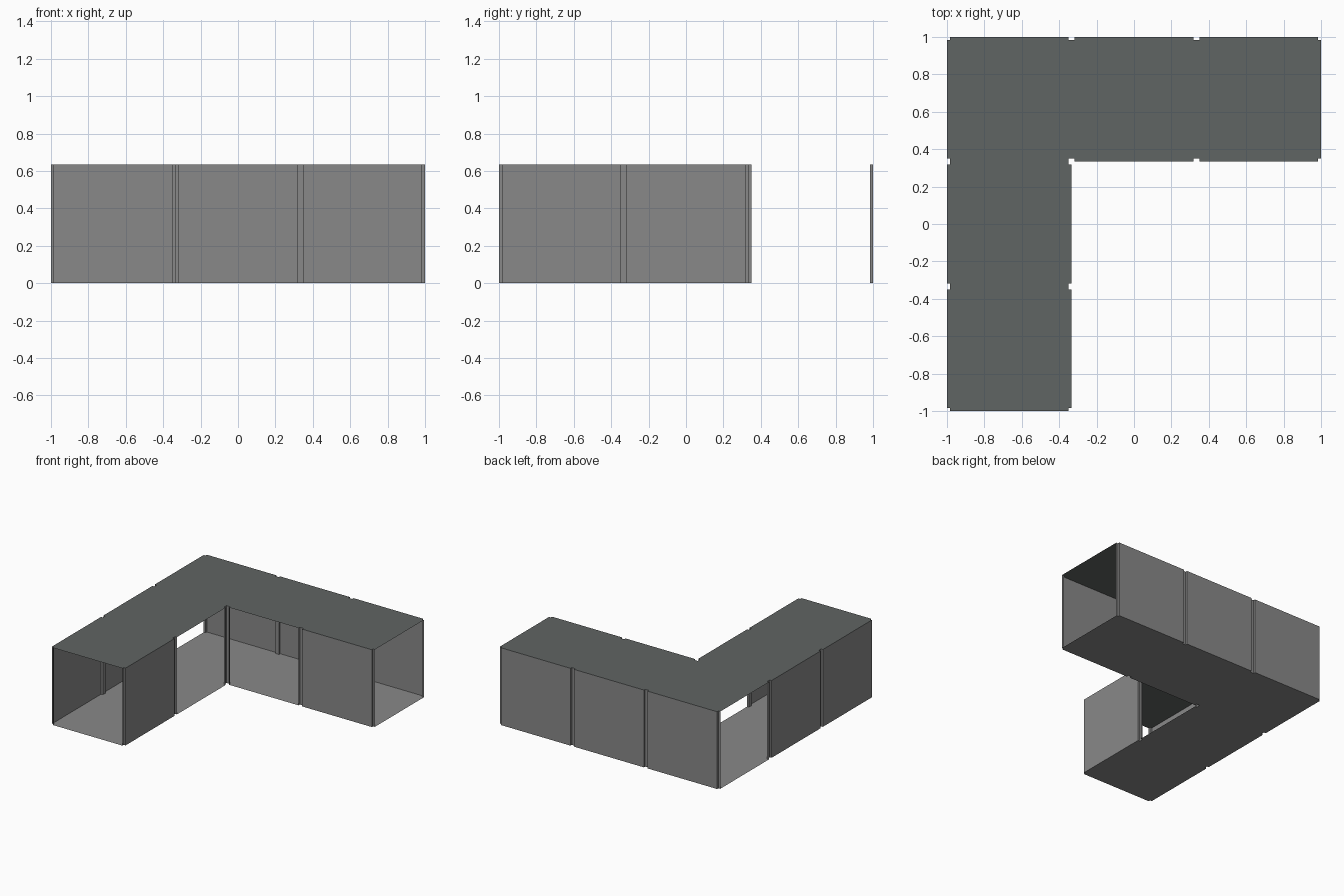
import bpy

if "Cube" in bpy.data.objects:
    bpy.data.objects.remove(bpy.data.objects["Cube"])

H = 0.635          # height
S = 2 / 3          # cell size
N = 0.0165         # corner notch size


def material(name, rgb):
    m = bpy.data.materials.new(name)
    m.diffuse_color = (*rgb, 1)
    m.use_nodes = True
    m.node_tree.nodes["Principled BSDF"].inputs["Base Color"].default_value = m.diffuse_color
    return m


GREY = material("panel grey", (0.25, 0.25, 0.25))
ROOF = material("roof grey", (0.117, 0.128, 0.125))


def add_mesh(name, verts, faces, mat):
    me = bpy.data.meshes.new(name)
    me.from_pydata(verts, [], faces)
    me.materials.append(mat)
    ob = bpy.data.objects.new(name, me)
    bpy.context.collection.objects.link(ob)
    return ob


def outline(cx, cy):
    """Square cell outline, counter-clockwise, with a square notch at each corner."""
    h, i = S / 2, S / 2 - N
    pts = []
    x, y = 1, 0
    for k in range(4):
        # south, east, north, west side; each: start, end, inner notch corner
        for p in ((-i, -h), (i, -h), (i, -i)):
            px, py = p
            for _ in range(k):
                px, py = -py, px
            pts.append((cx + px, cy + py))
    return pts


def module(name, col, row, walls):
    pts = outline((col - 1) * S, (row - 1) * S)
    n = len(pts)
    # floor and roof sheets
    add_mesh(name + "_floor", [(x, y, 0) for x, y in pts], [tuple(range(n))[::-1]], GREY)
    add_mesh(name + "_roof", [(x, y, H) for x, y in pts], [tuple(range(n))], ROOF)
    # corner posts (notch faces) and the closed sides
    verts = [(x, y, z) for z in (0, H) for x, y in pts]
    quad = lambda i: (i, (i + 1) % n, (i + 1) % n + n, i + n)
    posts = [quad(i) for i in range(n) if i % 3]
    sides = [quad(3 * "SENW".index(w)) for w in walls]
    add_mesh(name + "_corner_posts", verts, posts, GREY)
    add_mesh(name + "_wall_panels", verts, sides, GREY)


# L-shaped row of five modules with their closed sides
module("front_end", 0, 0, "EW")
module("left_middle", 0, 1, "W")
module("corner", 0, 2, "N")
module("back_middle", 1, 2, "N")
module("right_end", 2, 2, "NS")
